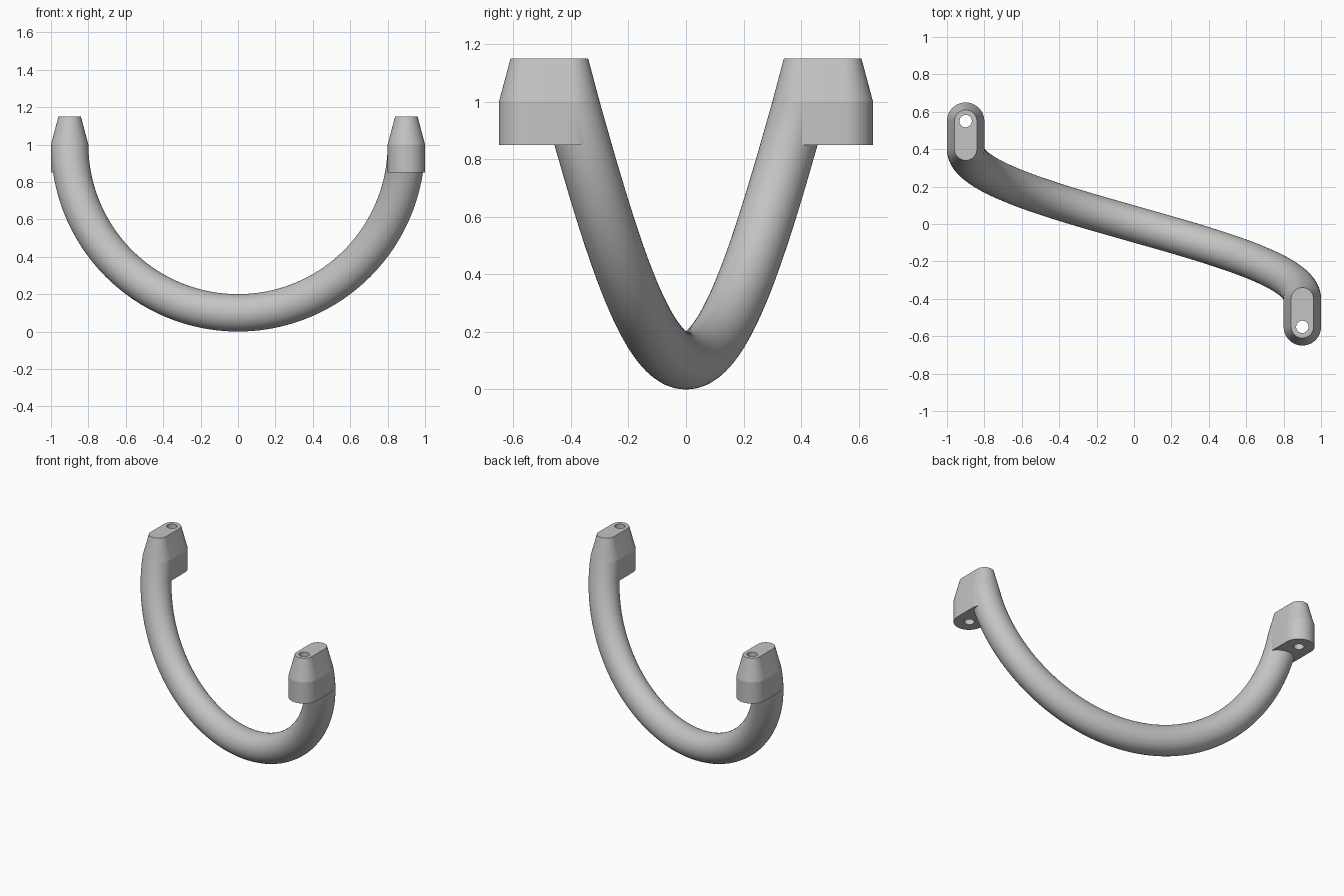
import bpy, bmesh
from math import sin, cos, pi

if "Cube" in bpy.data.objects:
    bpy.data.objects.remove(bpy.data.objects["Cube"], do_unlink=True)

grey = bpy.data.materials.new("satin grey")
grey.use_nodes = True
colour = (0.55, 0.55, 0.55, 1)
grey.diffuse_color = colour
grey.node_tree.nodes["Principled BSDF"].inputs["Base Color"].default_value = colour


def loft(name, rings, closed):
    """Skin a list of equal-length rings; either loop back to the first or cap both ends."""
    bm = bmesh.new()
    loops = [[bm.verts.new(p) for p in ring] for ring in rings]
    pairs = list(zip(loops, loops[1:]))
    if closed:
        pairs.append((loops[-1], loops[0]))
    else:
        bm.faces.new(loops[0])
        bm.faces.new(loops[-1])
    for a, b in pairs:
        for i in range(len(a)):
            bm.faces.new((a[i - 1], a[i], b[i], b[i - 1]))
    bmesh.ops.remove_doubles(bm, verts=bm.verts, dist=1e-5)
    bmesh.ops.recalc_face_normals(bm, faces=bm.faces)
    mesh = bpy.data.meshes.new(name)
    bm.to_mesh(mesh)
    bm.free()
    mesh.materials.append(grey)
    obj = bpy.data.objects.new(name, mesh)
    bpy.context.collection.objects.link(obj)
    bpy.ops.object.select_all(action="DESELECT")
    obj.select_set(True)
    bpy.context.view_layer.objects.active = obj
    bpy.ops.object.shade_smooth_by_angle(angle=0.2)
    return obj


R, TUBE, REACH = 0.9, 0.1, 0.4   # arc radius, tube radius, sideways drift of each end
LUG_Y = -0.55                    # screw hole position

# Handle bar: half a turn of a shallow helix
SEG, SIDES = 96, 48
bar = []
for s in range(SEG + 1):
    a = (s / SEG - 0.5) * pi
    ring = []
    for k in range(SIDES):
        t = 2 * pi * k / SIDES
        r = R + TUBE * cos(t)
        ring.append((r * sin(a), -REACH * a / (pi / 2) + TUBE * sin(t), 1 - r * cos(a)))
    bar.append(ring)
loft("handle_bar", bar, False)


# Mounting lugs: tapered slot-shaped blocks with a through hole
def slot(radius, length, z, turn):
    half = 24
    pts = []
    for side in (0, 1):
        for k in range(half + 1):
            t = pi * (side + k / half)
            x = R + radius * cos(t)
            y = LUG_Y + radius * sin(t) + (0 if side else length)
            pts.append((turn * x, turn * y, z))
    return pts


STRETCH = -REACH - LUG_Y
for name, turn in (("left_lug", 1), ("right_lug", -1)):
    loft(name, [slot(TUBE, STRETCH, 0.85, turn),
                slot(TUBE, STRETCH, 1.0, turn),
                slot(0.06, STRETCH, 1.15, turn),
                slot(0.033, 0, 1.15, turn),
                slot(0.033, 0, 0.85, turn)], True)
